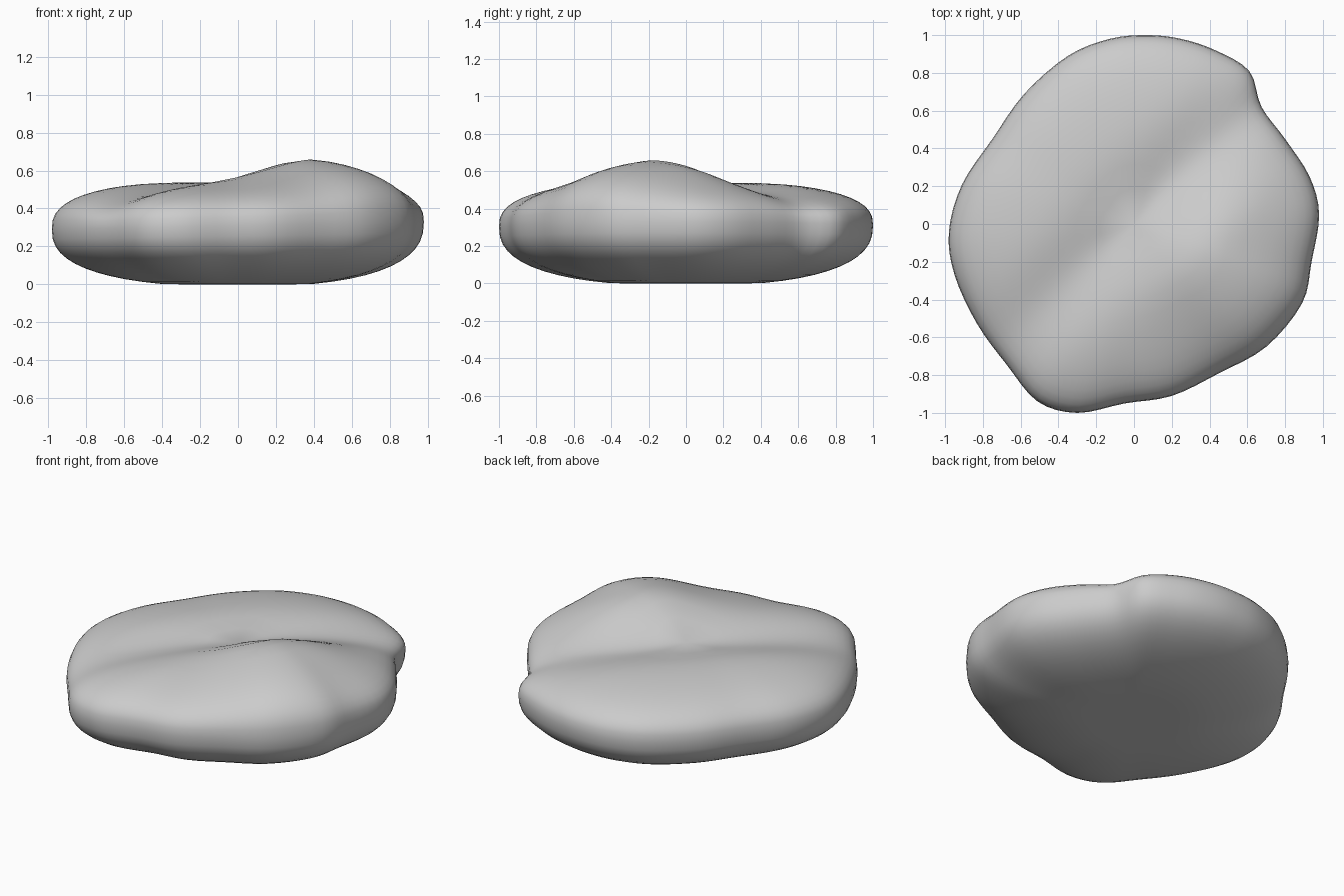
import bpy
import math
from mathutils import Vector

if "Cube" in bpy.data.objects:
    bpy.data.objects.remove(bpy.data.objects["Cube"], do_unlink=True)

# Plan outline of the stone, counter-clockwise from the +x side
OUTLINE = [(.98, .05), (.93, .25), (.80, .45), (.675, .62), (.61, .81), (.43, .92),
           (.25, .98), (.07, 1), (-.13, .98), (-.35, .89), (-.58, .69), (-.75, .45),
           (-.91, .21), (-.98, -.04), (-.95, -.27), (-.83, -.53), (-.67, -.75),
           (-.51, -.94), (-.3, -1), (-.05, -.95), (.2, -.91), (.45, -.79),
           (.70, -.65), (.89, -.42), (.94, -.2)]
STEPS = 4
RINGS = 28


def smooth_loop(points, steps):
    """Closed Catmull-Rom curve through the points."""
    pts = [Vector(p) for p in points]
    n = len(pts)
    loop = []
    for i in range(n):
        a, b, c, d = (pts[(i + k) % n] for k in (-1, 0, 1, 2))
        for j in range(steps):
            t = j / steps
            loop.append(b + (c - a) * t / 2 + (a * 2 - b * 5 + c * 4 - d) * t * t / 2
                        + (b * 3 - a - c * 3 + d) * t ** 3 / 2)
    return loop


def bump(x, width):
    return math.exp(-(x / width) ** 2)


def top_height(x, y):
    """Flat back, a diagonal groove and a raised ridge on the front right."""
    u, v = (x + y) / math.sqrt(2), (x - y) / math.sqrt(2)
    rise = min(max((v + .08) / .5, 0), 1)
    rise = rise * rise * (3 - 2 * rise)
    ridge = .125 * bump(u - .17, .42) * rise
    groove = .055 * bump(v + .03, .2)
    return .55 + ridge - groove


def widest_height(x, y):
    return .31 + .02 * x


def surface_point(edge, angle):
    """Point on the stone: angle runs from the top pole to the bottom pole."""
    top = angle < math.pi / 2
    power = 2.6 if top else 2.5
    s = abs(math.sin(angle)) ** (2 / power)
    lift = abs(math.cos(angle)) ** (2 / power)
    x, y = edge.x * s, edge.y * s
    mid = widest_height(x, y)
    if top:
        z = mid + (top_height(x, y) - mid) * lift
    else:
        z = max(mid - (mid + .012) * lift, .002 * (1 - lift))
    return (x, y, z)


# Stone body: rings from the top pole to the bottom pole
loop = smooth_loop(OUTLINE, STEPS)
count = len(loop)
origin = Vector((0, 0))
verts = [surface_point(origin, 0)]
for r in range(1, RINGS):
    verts += [surface_point(p, math.pi * r / RINGS) for p in loop]
verts.append((0, 0, 0))
last = len(verts) - 1

faces = []
for i in range(count):
    j = (i + 1) % count
    faces.append((0, 1 + i, 1 + j))
    for r in range(RINGS - 2):
        a, b = 1 + r * count, 1 + (r + 1) * count
        faces.append((a + i, b + i, b + j, a + j))
    end = 1 + (RINGS - 2) * count
    faces.append((end + i, last, end + j))

mesh = bpy.data.meshes.new("stone")
mesh.from_pydata(verts, [], faces)
mesh.update()
stone = bpy.data.objects.new("stone", mesh)
bpy.context.collection.objects.link(stone)
mesh.polygons.foreach_set("use_smooth", [True] * len(mesh.polygons))

# Plain grey stone colour
grey = bpy.data.materials.new("stone grey")
grey.use_nodes = True
colour = (.6, .6, .6, 1)
grey.diffuse_color = colour
grey.node_tree.nodes["Principled BSDF"].inputs["Base Color"].default_value = colour
mesh.materials.append(grey)
